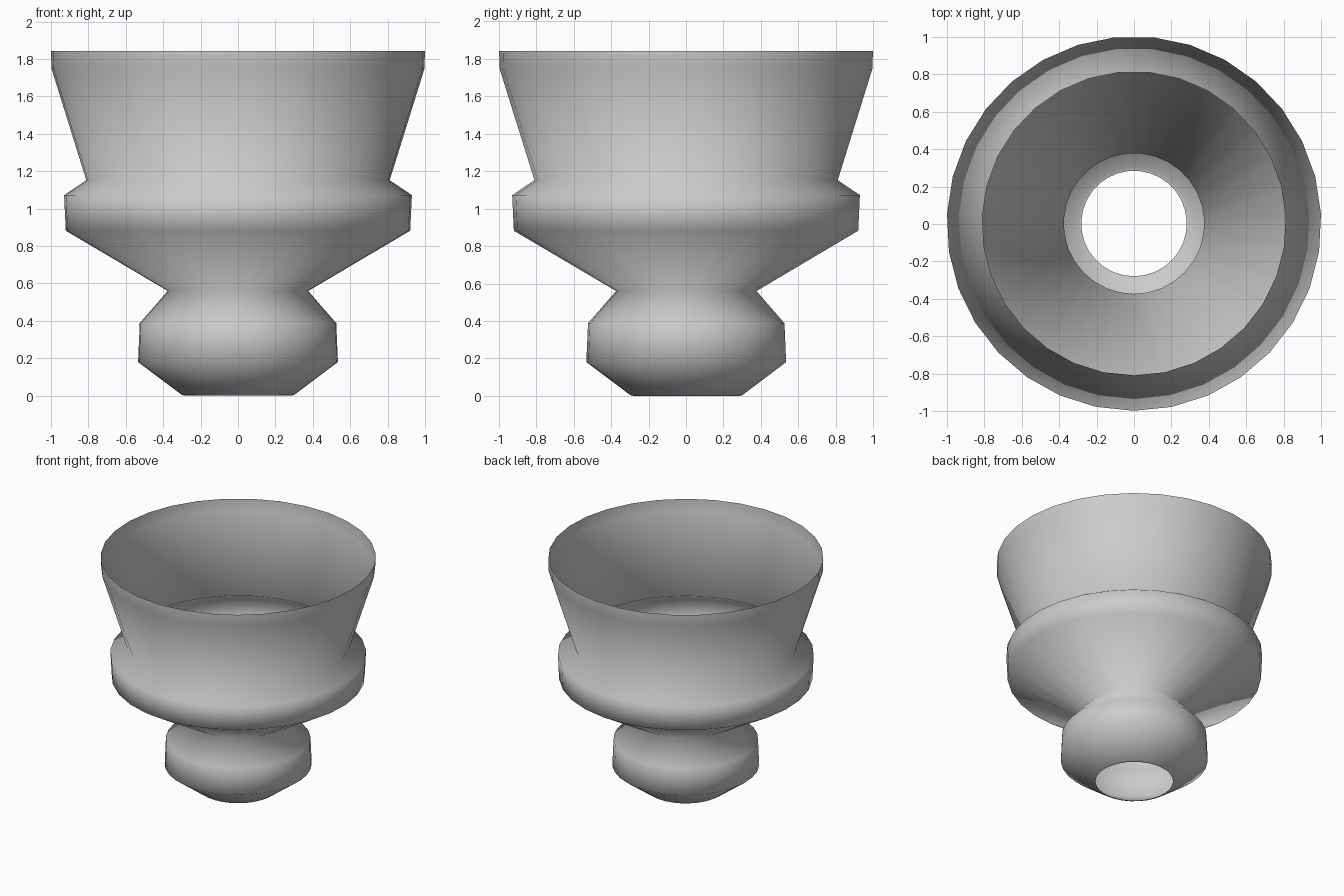
import bpy, bmesh
from math import sin, cos, pi

if "Cube" in bpy.data.objects:
    bpy.data.objects.remove(bpy.data.objects["Cube"])

SIDES = 31

# Thin-walled goblet profile (radius, height), bottom to top; both ends open
PROFILE = [
    (0.282, 0.0), (0.30, 0.004),                  # small lip round the bottom hole
    (0.535, 0.18), (0.526, 0.388),                # foot bulge
    (0.376, 0.56),                                # neck
    (0.922, 0.882), (0.931, 1.072),               # collar
    (0.812, 1.152),                               # waist
    (0.998, 1.747), (1.001, 1.842),               # flared cup and rim
]


def lathe(name, profile, sides):
    bm = bmesh.new()
    shift = profile[-1][0] * (1 - cos(pi / sides)) / 2   # centre the odd-sided rim
    rings = []
    for r, z in profile:
        ring = []
        for j in range(sides):
            a = -pi / 2 + 2 * pi * j / sides
            ring.append(bm.verts.new((r * cos(a), r * sin(a) + shift, z)))
        rings.append(ring)
    for low, high in zip(rings, rings[1:]):
        for j in range(sides):
            k = (j + 1) % sides
            face = bm.faces.new((low[j], low[k], high[k], high[j]))
            face.smooth = True
    mesh = bpy.data.meshes.new(name)
    bm.to_mesh(mesh)
    bm.free()
    obj = bpy.data.objects.new(name, mesh)
    bpy.context.collection.objects.link(obj)
    return obj


lathe("open_goblet", PROFILE, SIDES)
